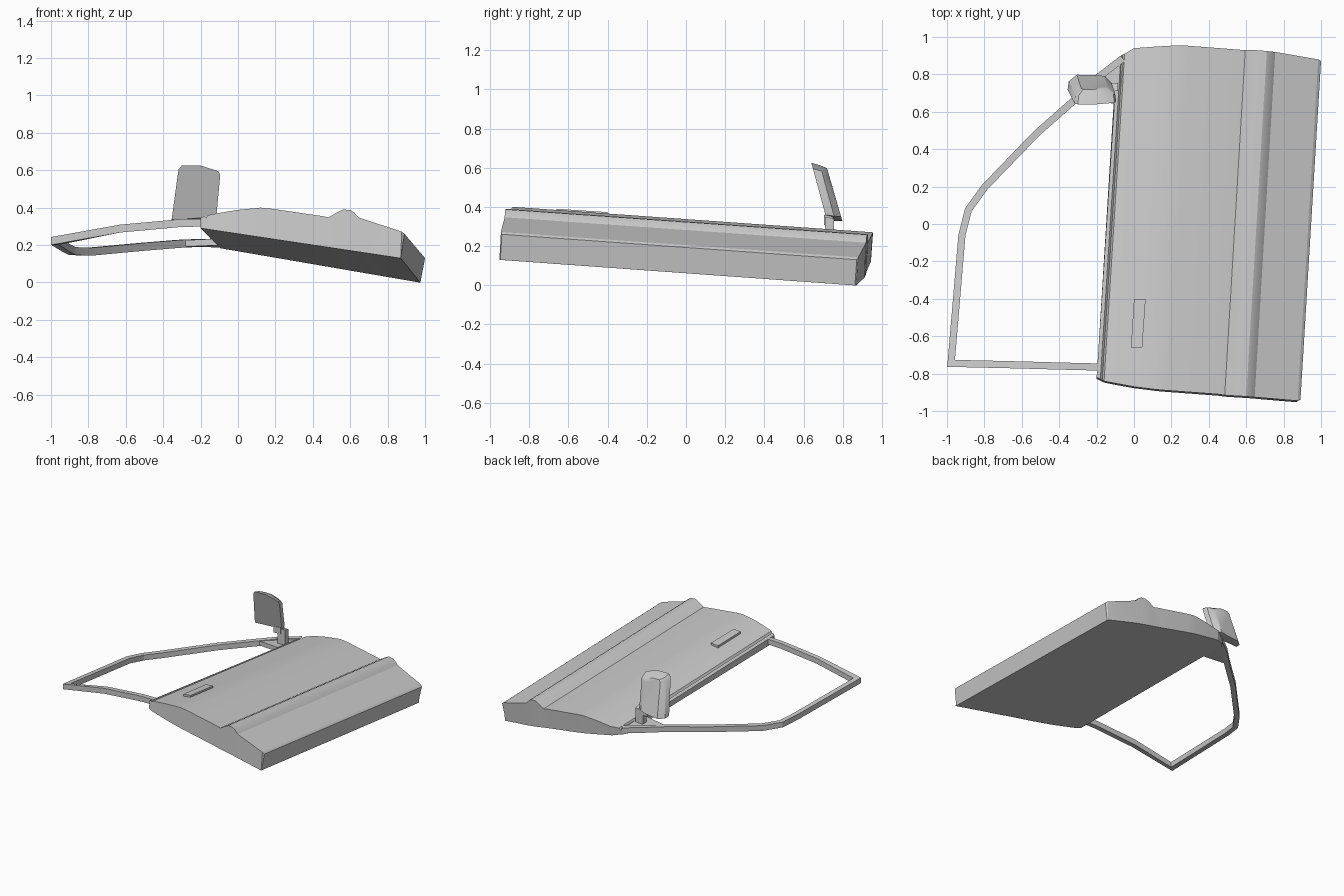
import bpy, bmesh, math
from mathutils import Vector

cube = bpy.data.objects.get("Cube")
if cube:
    bpy.data.objects.remove(cube)

grey = bpy.data.materials.new("plain_grey")
grey.use_nodes = True
COLOUR = (0.6, 0.6, 0.6, 1)
grey.diffuse_color = COLOUR
grey.node_tree.nodes["Principled BSDF"].inputs["Base Color"].default_value = COLOUR


def loft(name, rings, angle=20):
    """Skin closed rings of points into one capped solid."""
    bm = bmesh.new()
    rows = [[bm.verts.new(p) for p in ring] for ring in rings]
    n = len(rows[0])
    for a, b in zip(rows, rows[1:]):
        for i in range(n):
            j = (i + 1) % n
            bm.faces.new((a[i], a[j], b[j], b[i]))
    # caps: matching halves of the end rings are joined by quads
    for row in (rows[0], rows[-1]):
        for i in range(n // 2 - 1):
            bm.faces.new((row[i], row[i + 1], row[n - 2 - i], row[n - 1 - i]))
    bmesh.ops.recalc_face_normals(bm, faces=bm.faces)
    mesh = bpy.data.meshes.new(name)
    bm.to_mesh(mesh)
    bm.free()
    mesh.materials.append(grey)
    ob = bpy.data.objects.new(name, mesh)
    bpy.context.collection.objects.link(ob)
    bpy.ops.object.select_all(action='DESELECT')
    ob.select_set(True)
    bpy.context.view_layer.objects.active = ob
    bpy.ops.object.shade_smooth_by_angle(angle=math.radians(angle))


def prism(name, outline, height):
    """Plate: outline of top points, dropped straight down by height."""
    top = [Vector(p) for p in outline]
    loft(name, [[p - Vector((0, 0, height)) for p in top], top])


# Door panel: stations across the skin as x, z, front y, back y
stations = [
    (-0.20, 0.345, -0.82, 0.88), (-0.18, 0.355, -0.83, 0.90),
    (-0.17, 0.345, -0.835, 0.905), (-0.16, 0.36, -0.84, 0.91),
    (-0.11, 0.37, -0.85, 0.94), (0.0, 0.388, -0.87, 0.948),
    (0.12, 0.40, -0.885, 0.955), (0.18, 0.394, -0.89, 0.953),
    (0.45, 0.355, -0.91, 0.932), (0.485, 0.348, -0.915, 0.93),
    (0.53, 0.375, -0.918, 0.93), (0.56, 0.39, -0.92, 0.928),
    (0.60, 0.387, -0.922, 0.925), (0.62, 0.375, -0.924, 0.922),
    (0.645, 0.347, -0.926, 0.92), (0.875, 0.272, -0.945, 0.88),
    (0.89, 0.26, -0.94, 0.872),
]
front, back = [], []
for x, z, y0, y1 in stations:
    front.append((x, y0, z))
    back.append((x + 0.11, y1, z - 0.13))
for x, z, y0, y1 in reversed(stations):
    x = min(x, 0.87)
    low = 0.29 - 0.15 * (x + 0.2)
    front.append((x, y0 - 0.008, low))
    back.append((x + 0.105, y1 - 0.01, low - 0.107 - 0.022 * (x + 0.2)))
loft("door_panel", [front, back])

# Window frame: a rectangular section swept along the opening
path = [Vector(p) for p in (
    (-0.16, -0.765, 0.32), (-0.30, -0.762, 0.318), (-0.63, -0.753, 0.288),
    (-0.978, -0.745, 0.222), (-0.92, -0.06, 0.185), (-0.886, 0.075, 0.168),
    (-0.80, 0.195, 0.164), (-0.52, 0.485, 0.19), (-0.31, 0.67, 0.207),
    (-0.19, 0.785, 0.212), (-0.06, 0.885, 0.212))]
steps = [(b - a).to_2d().normalized() for a, b in zip(path, path[1:])]
rings = []
for p, a, b in zip(path, steps[:1] + steps, steps + steps[-1:]):
    mid = (a + b).normalized()
    side = Vector((-mid.y, mid.x, 0)) * (0.019 / mid.dot(a))
    up = Vector((0, 0, 0.021))
    rings.append([p - side + up, p + side + up, p + side - up, p - side - up])
loft("window_frame", rings)

# Corner plate carrying the mirror
prism("corner_plate", [(-0.30, 0.675, 0.225), (-0.09, 0.64, 0.235),
                       (-0.04, 0.90, 0.222), (-0.19, 0.79, 0.225)], 0.035)

# Mirror stem
prism("mirror_stem", [(-0.185, 0.71, 0.355), (-0.12, 0.705, 0.36),
                      (-0.12, 0.75, 0.35), (-0.185, 0.755, 0.345)], 0.05)
prism("mirror_stem_foot", [(-0.15, 0.71, 0.35), (-0.085, 0.71, 0.35),
                           (-0.085, 0.755, 0.34), (-0.15, 0.755, 0.34)], 0.13)

# Mirror housing: leaning glass outline, tapering to a smaller back
outline = [(-0.355, 0.335), (-0.318, 0.605), (-0.30, 0.625), (-0.20, 0.625),
           (-0.105, 0.595), (-0.095, 0.575), (-0.115, 0.36), (-0.20, 0.345)]
cx, cz = -0.225, 0.48


def mirror_ring(sx, sz, depth, drop):
    return [(cx + (x - cx) * sx, 0.64 + (0.625 - z) * 0.27 + depth,
             cz + (z - cz) * sz - drop) for x, z in outline]


loft("mirror_housing", [mirror_ring(1, 1, 0, 0), mirror_ring(0.95, 0.98, 0.045, 0.01),
                        mirror_ring(0.62, 0.93, 0.08, 0.017)], angle=35)

# Door handle
prism("door_handle", [(-0.016, -0.66, 0.385), (0.044, -0.66, 0.39),
                      (0.062, -0.40, 0.373), (0.0, -0.40, 0.368)], 0.03)
